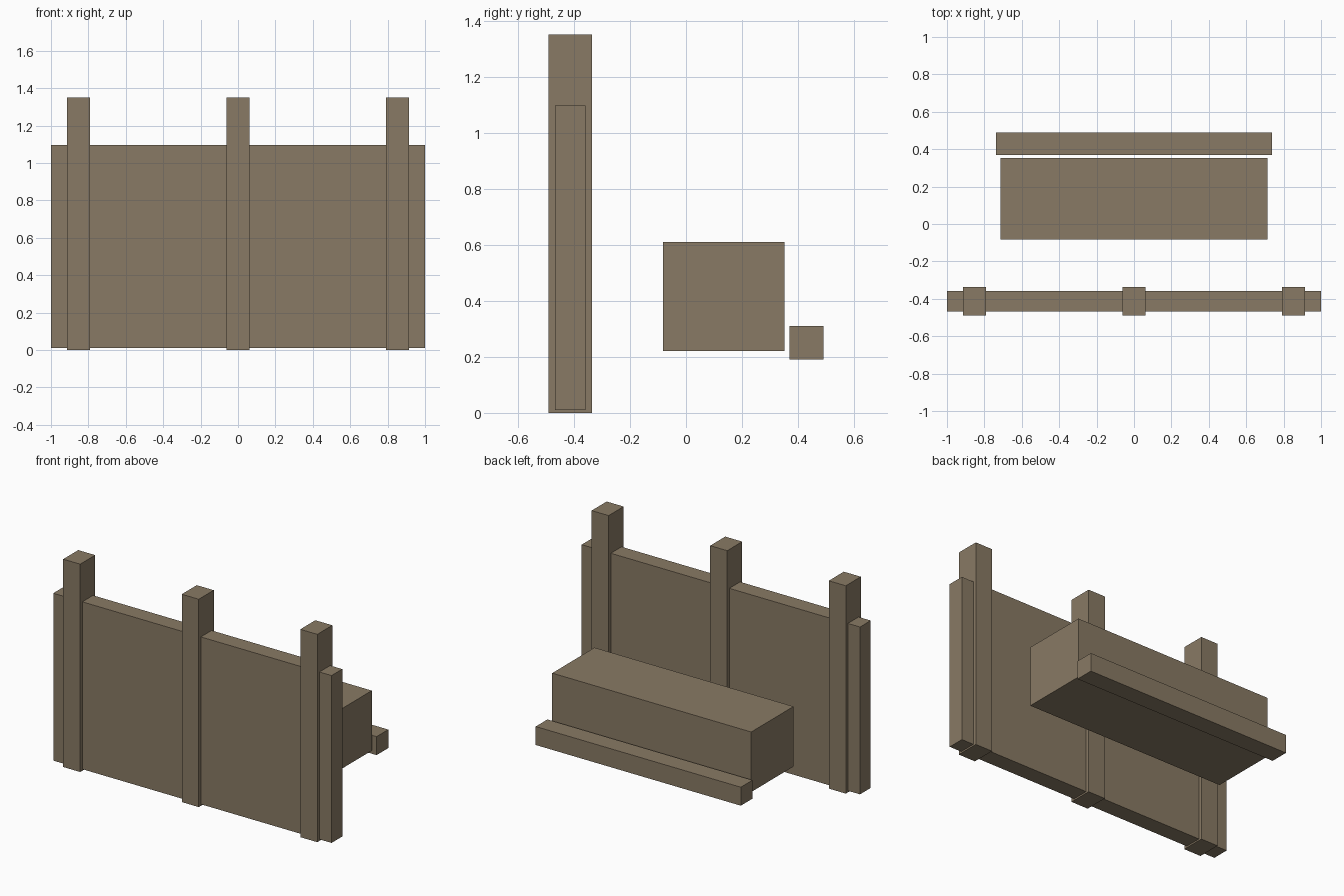
import bpy

if "Cube" in bpy.data.objects:
    bpy.data.objects.remove(bpy.data.objects["Cube"])

# One weathered wood colour for everything
wood = bpy.data.materials.new("weathered wood")
wood.diffuse_color = (0.25, 0.195, 0.128, 1)
wood.use_nodes = True
wood.node_tree.nodes["Principled BSDF"].inputs["Base Color"].default_value = wood.diffuse_color


def box(name, x, y, z):
    """Box from (min, max) ranges on each axis."""
    bpy.ops.mesh.primitive_cube_add(size=1)
    ob = bpy.context.object
    ob.name = name
    ob.location = [(a + b) / 2 for a, b in (x, y, z)]
    ob.scale = [b - a for a, b in (x, y, z)]
    bpy.ops.object.transform_apply(location=False, rotation=False, scale=True)
    ob.data.materials.append(wood)
    return ob


# Upright wall panel
box("wall_panel", (-1, 1), (-0.468, -0.358), (0.01, 1.097))

# Three posts standing through the panel
for side, cx in (("left", -0.852), ("middle", 0), ("right", 0.852)):
    box(f"{side}_post", (cx - 0.061, cx + 0.061), (-0.49, -0.336), (0, 1.35))

# Raised block behind the wall and the rail along its back
box("raised_block", (-0.715, 0.715), (-0.082, 0.352), (0.22, 0.61))
box("back_rail", (-0.737, 0.737), (0.37, 0.49), (0.19, 0.31))
